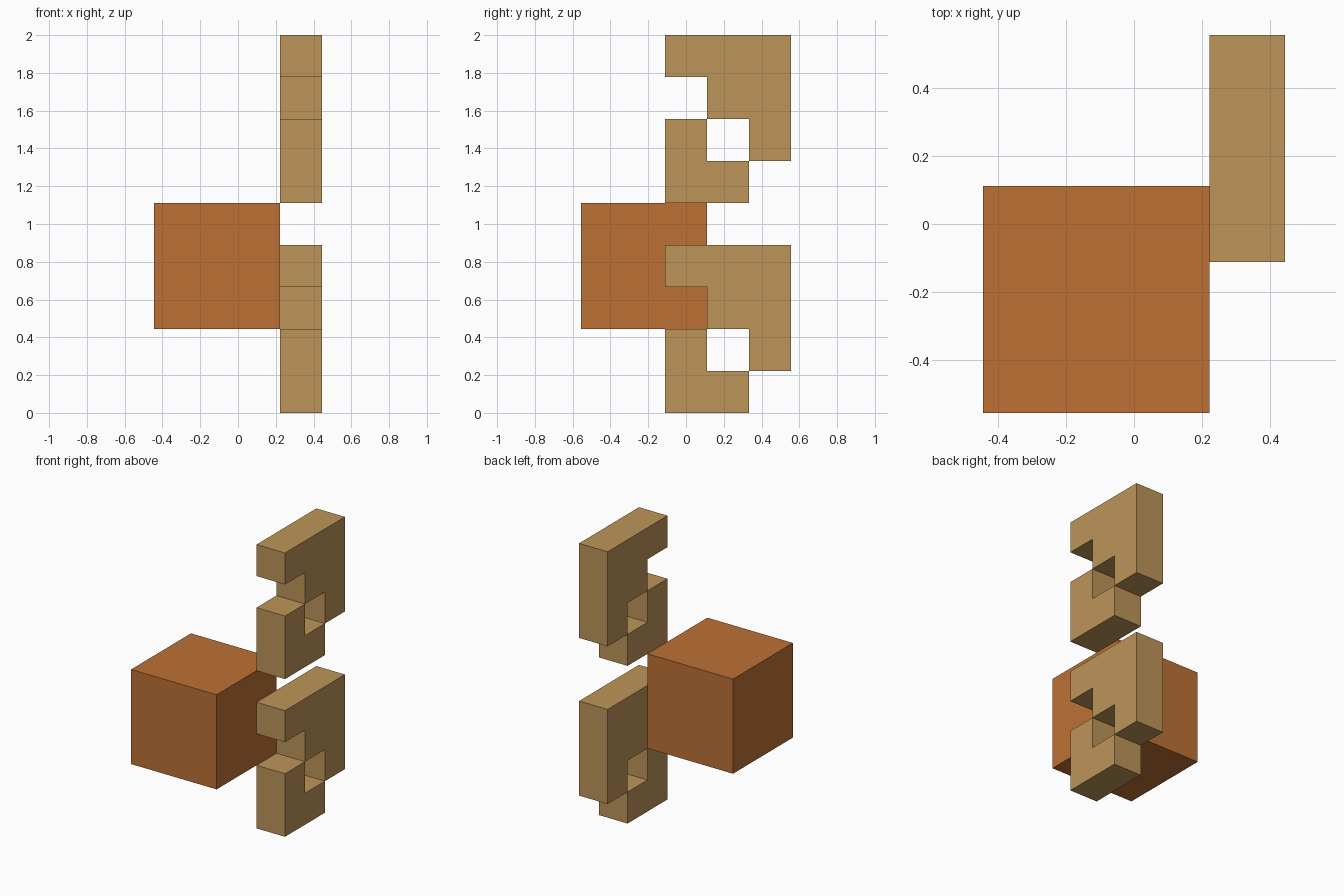
import bpy, bmesh
from mathutils import Vector

cube = bpy.data.objects.get("Cube")
if cube:
    bpy.data.objects.remove(cube, do_unlink=True)

U = 2 / 9  # grid unit: the model is nine units tall


def make_material(name, rgb):
    mat = bpy.data.materials.new(name)
    mat.use_nodes = True
    colour = (*rgb, 1.0)
    mat.diffuse_color = colour
    mat.node_tree.nodes["Principled BSDF"].inputs["Base Color"].default_value = colour
    return mat


def extruded_profile(name, profile, x0, x1, mat, z_offset=0):
    """Extrude a (y, z) outline from x0 to x1, all in grid units."""
    bm = bmesh.new()
    verts = [bm.verts.new((x0 * U, y * U, (z + z_offset) * U)) for y, z in profile]
    face = bm.faces.new(verts)
    new = bmesh.ops.extrude_face_region(bm, geom=[face])["geom"]
    bmesh.ops.translate(bm, vec=Vector(((x1 - x0) * U, 0, 0)),
                        verts=[g for g in new if isinstance(g, bmesh.types.BMVert)])
    bmesh.ops.recalc_face_normals(bm, faces=bm.faces)
    mesh = bpy.data.meshes.new(name)
    bm.to_mesh(mesh)
    bm.free()
    mesh.materials.append(mat)
    obj = bpy.data.objects.new(name, mesh)
    bpy.context.collection.objects.link(obj)
    return obj


orange = make_material("burnt orange", (0.509, 0.165, 0.036))
tan = make_material("tan", (0.509, 0.301, 0.100))

# Large block
extruded_profile("block", [(-2.5, 2), (0.5, 2), (0.5, 5), (-2.5, 5)], -2, 1, orange)

# Stepped hook and the L-shaped foot below it, repeated at two heights
hook = [(-0.5, 4), (2.5, 4), (2.5, 1), (1.5, 1),
        (1.5, 2), (0.5, 2), (0.5, 3), (-0.5, 3)]
foot = [(-0.5, 0), (1.5, 0), (1.5, 1), (0.5, 1), (0.5, 2), (-0.5, 2)]
for level, z in (("lower", 0), ("upper", 5)):
    extruded_profile(level + "_hook", hook, 1, 2, tan, z)
    extruded_profile(level + "_foot", foot, 1, 2, tan, z)
